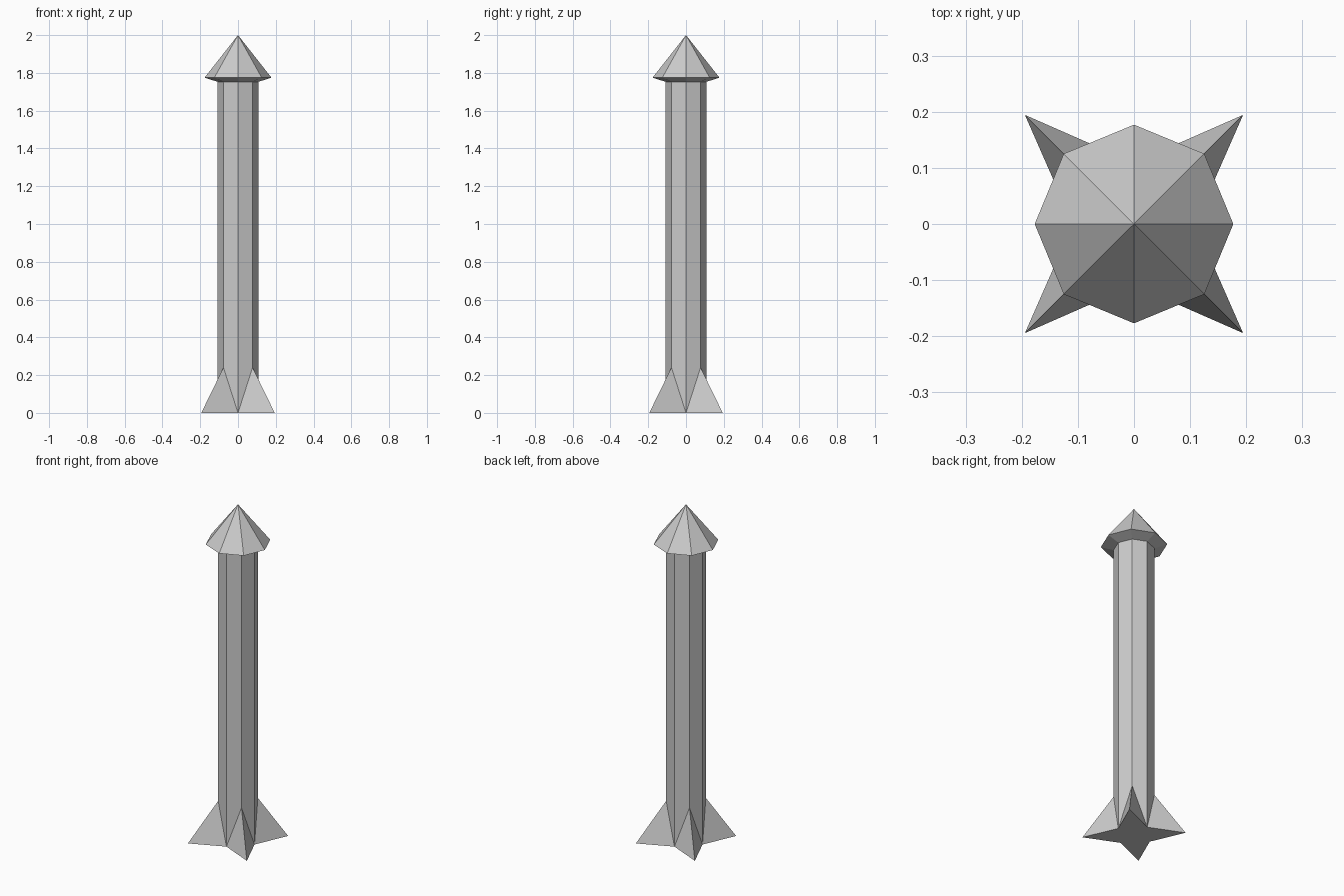
import bpy, bmesh
from math import cos, sin, pi

if "Cube" in bpy.data.objects:
    bpy.data.objects.remove(bpy.data.objects["Cube"])

N = 8
SHAFT_R, SHAFT_TOP = 0.109, 1.753
CAP_R, CAP_Z, TIP_Z = 0.177, 1.775, 2.0
FIN_R, FIN_TOP = 0.275, 0.24


def polar(r, i, z):
    a = 2 * pi * i / N
    return (r * cos(a), r * sin(a), z)


def finish(name, bm):
    bmesh.ops.recalc_face_normals(bm, faces=bm.faces)
    mesh = bpy.data.meshes.new(name)
    bm.to_mesh(mesh)
    bm.free()
    bpy.context.collection.objects.link(bpy.data.objects.new(name, mesh))


# Octagonal shaft whose diagonal edges flare into four fins, with a star-shaped base
bm = bmesh.new()
top = [bm.verts.new(polar(SHAFT_R, i, SHAFT_TOP)) for i in range(N)]
base = [bm.verts.new(polar(FIN_R if i % 2 else SHAFT_R, i, 0)) for i in range(N)]
root = {i: bm.verts.new(polar(SHAFT_R, i, FIN_TOP)) for i in range(1, N, 2)}
for d in root:
    for a in (d - 1, (d + 1) % N):
        bm.faces.new((base[a], top[a], top[d], root[d]))  # shaft side
        bm.faces.new((base[a], root[d], base[d]))         # fin side
centre = bm.verts.new((0, 0, 0))
for d in root:
    bm.faces.new((centre, base[d - 1], base[d], base[(d + 1) % N]))
finish("shaft_with_fins", bm)

# Pointed cap with a sloping underside that meets the shaft
bm = bmesh.new()
neck = [bm.verts.new(polar(SHAFT_R, i, SHAFT_TOP)) for i in range(N)]
rim = [bm.verts.new(polar(CAP_R, i, CAP_Z)) for i in range(N)]
tip = bm.verts.new((0, 0, TIP_Z))
for i in range(N):
    j = (i + 1) % N
    bm.faces.new((neck[i], neck[j], rim[j], rim[i]))
    bm.faces.new((rim[i], rim[j], tip))
finish("pointed_cap", bm)
